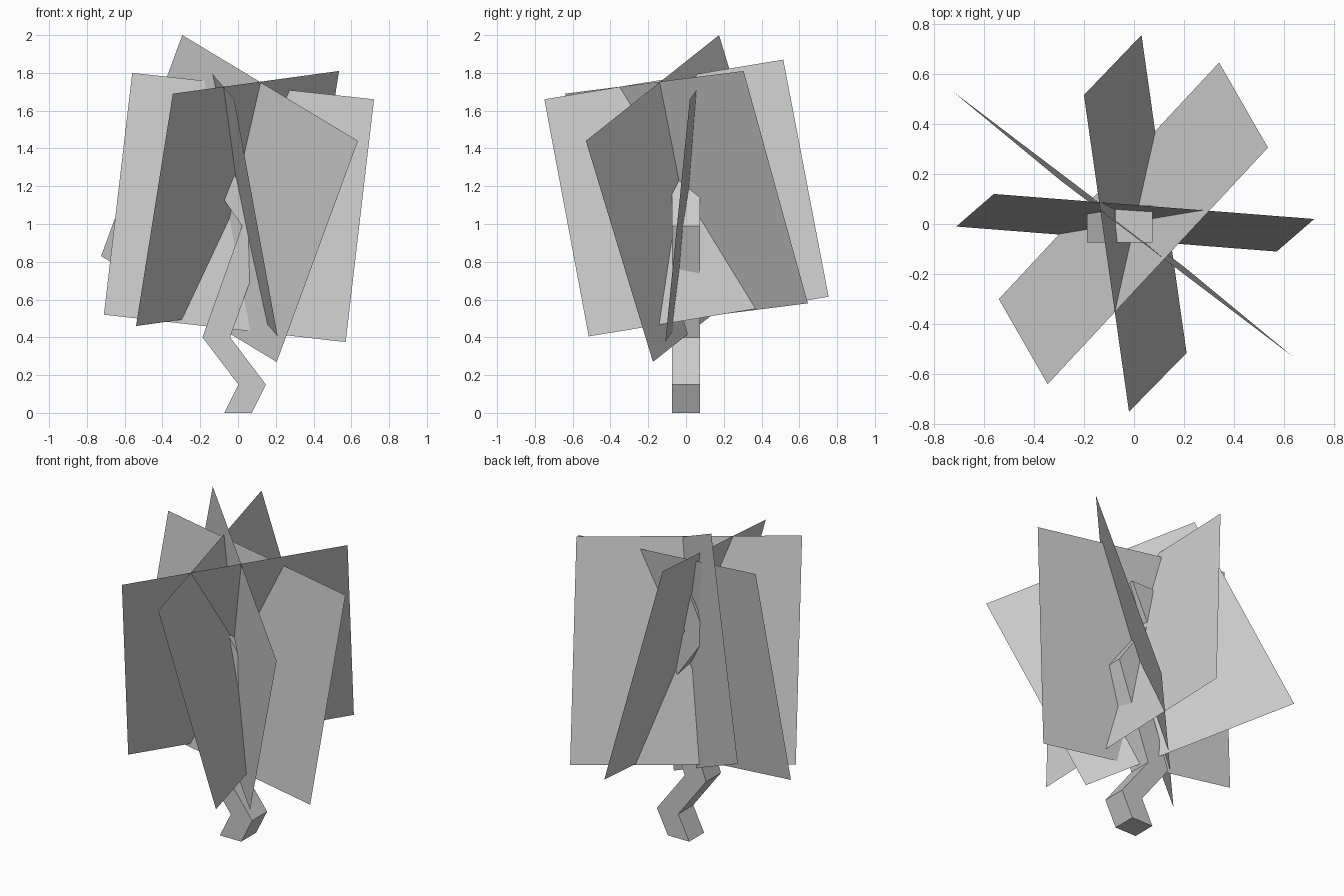
import bpy

if "Cube" in bpy.data.objects:
    bpy.data.objects.remove(bpy.data.objects["Cube"])


def make_object(name, verts, faces):
    mesh = bpy.data.meshes.new(name)
    mesh.from_pydata(verts, [], faces)
    mesh.update()
    obj = bpy.data.objects.new(name, mesh)
    bpy.context.collection.objects.link(obj)
    return obj


# Crooked trunk: equal square sections shifted sideways (centre x, height)
half = 0.073
path = [(0, 0), (0.075, 0.15), (-0.115, 0.40), (0.095, 0.99), (-0.115, 1.29), (0, 1.53)]
corners = [(-half, -half), (half, -half), (half, half), (-half, half)]
verts = [(x + dx, dy, z) for x, z in path for dx, dy in corners]
faces = [(3, 2, 1, 0)]
for ring in range(len(path) - 1):
    b = ring * 4
    for i in range(4):
        j = (i + 1) % 4
        faces.append((b + i, b + j, b + 4 + j, b + 4 + i))
top = 4 * (len(path) - 1)
faces.append((top, top + 1, top + 2, top + 3))
make_object("trunk", verts, faces)

# Crossed square foliage cards, tilted around the trunk
cards = {
    "foliage_card_wide": [(-0.56, 0.12, 1.80), (0.72, 0.02, 1.66),
                          (0.57, -0.11, 0.375), (-0.71, -0.01, 0.52)],
    "foliage_card_deep": [(-0.02, -0.75, 1.66), (-0.20, 0.515, 1.87),
                          (0.03, 0.755, 0.615), (0.21, -0.515, 0.405)],
    "foliage_card_diagonal": [(-0.345, -0.64, 1.69), (0.535, 0.305, 1.81),
                              (0.34, 0.645, 0.58), (-0.54, -0.30, 0.46)],
    "foliage_card_cross": [(-0.295, 0.175, 2.0), (0.635, -0.53, 1.44),
                           (0.205, -0.175, 0.27), (-0.725, 0.53, 0.83)],
}
for name, pts in cards.items():
    make_object(name, pts, [(0, 1, 2, 3)])
